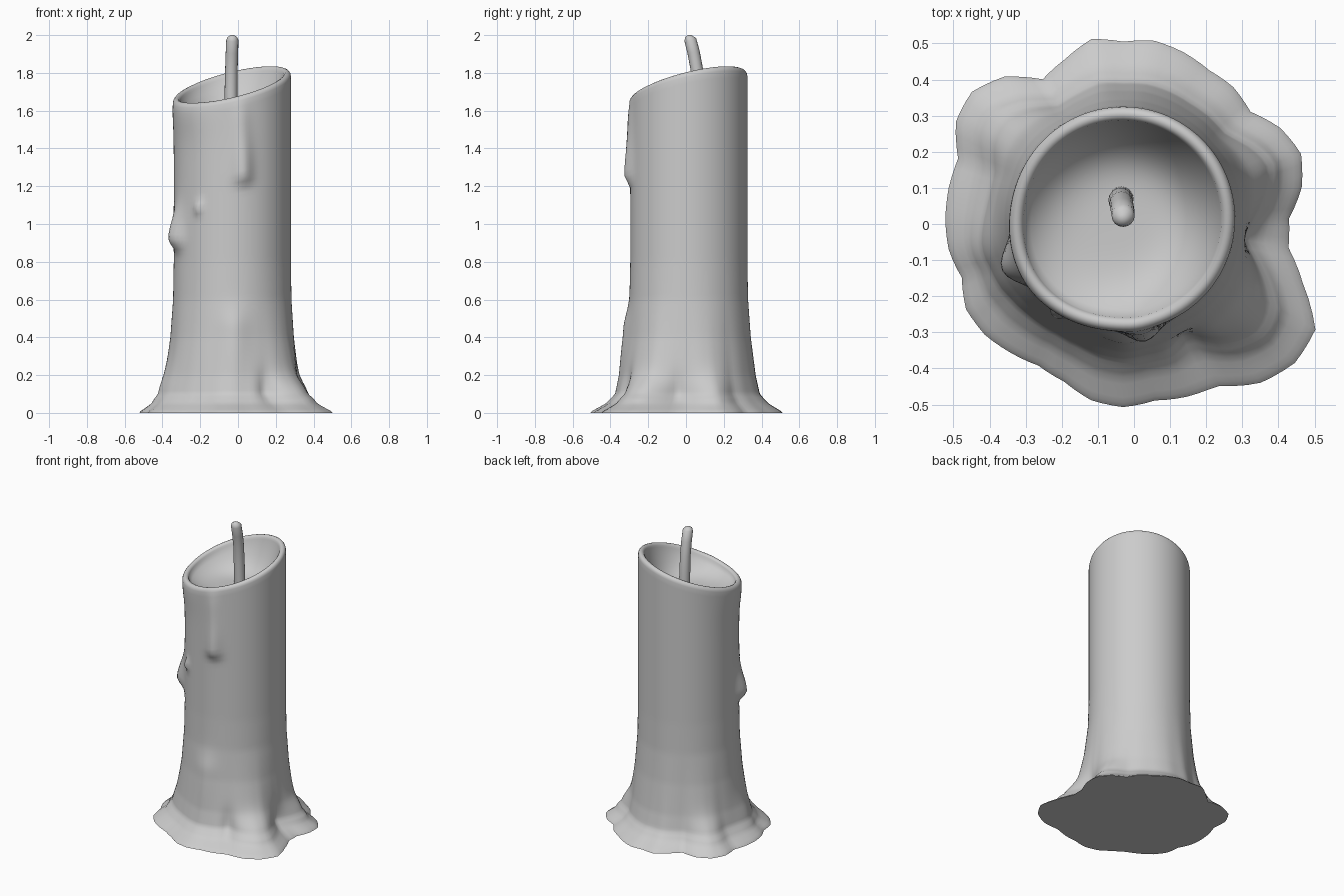
import bpy, bmesh, math
from mathutils import Vector

cube = bpy.data.objects.get("Cube")
if cube:
    bpy.data.objects.remove(cube, do_unlink=True)

mat = bpy.data.materials.new("pale_grey_wax")
mat.use_nodes = True
colour = (0.6, 0.6, 0.6, 1)
mat.diffuse_color = colour
mat.node_tree.nodes["Principled BSDF"].inputs["Base Color"].default_value = colour

SIDES = 108
CX, CY, RADIUS = -0.03, 0.015, 0.31

# Puddle outline radius at every ten degrees, counterclockwise from +x
OUTLINE = [.46, .5, .52, .5, .46, .475, .475, .49, .5, .49, .505, .47,
           .445, .51, .54, .53, .485, .49, .49, .485, .47, .5, .5, .485,
           .47, .48, .51, .52, .51, .525, .54, .59, .615, .61, .53, .47]
# How much of the puddle's spread remains at each height
FLARE = [(0, 1), (.01, .95), (.05, .6), (.1, .36), (.2, .24), (.4, .1),
         (.6, .02), (.8, 0), (3, 0)]
# Wax drips and lobes: angle, height, angular width, width below, width above, bulge
BUMPS = [(280, 1.25, 9, .035, .2, .035), (278, 1.55, 8, .2, .1, .012),
         (203, .92, 11, .05, .14, .055), (235, 1.08, 5, .025, .04, .025),
         (272, .45, 12, .3, .1, .02), (322, .09, 15, .06, .09, .06),
         (20, .09, 13, .06, .1, .04), (143, .08, 14, .06, .1, .04),
         (195, .1, 16, .08, .15, .03), (298, .1, 6, .08, .1, -.03),
         (350, .08, 8, .06, .1, -.03), (215, 1.6, 35, .12, .1, .015)]


def outline(deg):
    i, t = divmod(deg / 10, 1)
    return OUTLINE[int(i) % 36] * (1 - t) + OUTLINE[(int(i) + 1) % 36] * t


def flare(z):
    for (a, fa), (b, fb) in zip(FLARE, FLARE[1:]):
        if z <= b:
            return fa + (fb - fa) * (z - a) / (b - a)


def rim_height(deg):
    return 1.738 + .097 * math.cos(math.radians(deg - 45))


def wall_radius(deg, z):
    r = RADIUS + (outline(deg) - RADIUS) * flare(z)
    for ang, height, width, below, above, bulge in BUMPS:
        da = ((deg - ang + 180) % 360 - 180) / width
        dz = (z - height) / (below if z < height else above)
        r += bulge * math.exp(-da * da - dz * dz)
    return r


def point(deg, r, z):
    a = math.radians(deg)
    return (CX + r * math.cos(a), CY + r * math.sin(a), z)


# Candle body: outer wall, rounded rim and hollow top as stacked rings
degrees = [360 * i / SIDES for i in range(SIDES)]
rings = []
for k in range(73):
    t = (k / 72) ** 1.4
    ring = []
    for d in degrees:
        z = t * (rim_height(d) - .025)
        ring.append(point(d, wall_radius(d, z), z))
    rings.append(ring)
for k in range(1, 7):
    a = math.pi * k / 6
    rings.append([point(d, wall_radius(d, rim_height(d)) - .02 * (1 - math.cos(a)),
                        rim_height(d) - .025 + .025 * math.sin(a)) for d in degrees])
for k in range(1, 14):
    s = 1 - k / 14
    ring = []
    for d in degrees:
        top = rim_height(d) - .025
        ring.append(point(d, (wall_radius(d, top) - .04) * s, 1.57 + (top - 1.57) * s ** 4))
    rings.append(ring)

bm = bmesh.new()
loops = [[bm.verts.new(p) for p in ring] for ring in rings]
for low, high in zip(loops, loops[1:]):
    for i in range(SIDES):
        j = (i + 1) % SIDES
        bm.faces.new((low[i], low[j], high[j], high[i]))
bm.faces.new(loops[-1])
bm.faces.new(loops[0][::-1])
mesh = bpy.data.meshes.new("candle_body")
bm.to_mesh(mesh)
bm.free()
body = bpy.data.objects.new("candle_body", mesh)
bpy.context.collection.objects.link(body)

# Wick: bent tube with a rounded tip
path = [Vector(p) for p in [(-.035, .07, 1.54), (-.037, .066, 1.7), (-.035, .057, 1.82),
                            (-.032, .04, 1.91), (-.03, .023, 1.975),
                            (-.03, .02, 1.99), (-.03, .019, 2.0)]]
radii = [.034, .034, .033, .033, .032, .025, .008]
bm = bmesh.new()
loops = []
for i, (p, r) in enumerate(zip(path, radii)):
    along = path[min(i + 1, len(path) - 1)] - path[max(i - 1, 0)]
    turn = Vector((0, 0, 1)).rotation_difference(along)
    if i > 4:
        turn.identity()
    loops.append([bm.verts.new(p + turn @ Vector((r * math.cos(a), r * math.sin(a), 0)))
                  for a in (math.tau * n / 16 for n in range(16))])
for low, high in zip(loops, loops[1:]):
    for i in range(16):
        j = (i + 1) % 16
        bm.faces.new((low[i], low[j], high[j], high[i]))
bm.faces.new(loops[-1])
bm.faces.new(loops[0][::-1])
mesh = bpy.data.meshes.new("wick")
bm.to_mesh(mesh)
bm.free()
wick = bpy.data.objects.new("wick", mesh)
bpy.context.collection.objects.link(wick)

# Smooth shading with a sharp underside edge
for obj in (body, wick):
    obj.data.materials.append(mat)
    bpy.ops.object.select_all(action="DESELECT")
    obj.select_set(True)
    bpy.context.view_layer.objects.active = obj
    bpy.ops.object.shade_smooth_by_angle(angle=math.radians(50))
